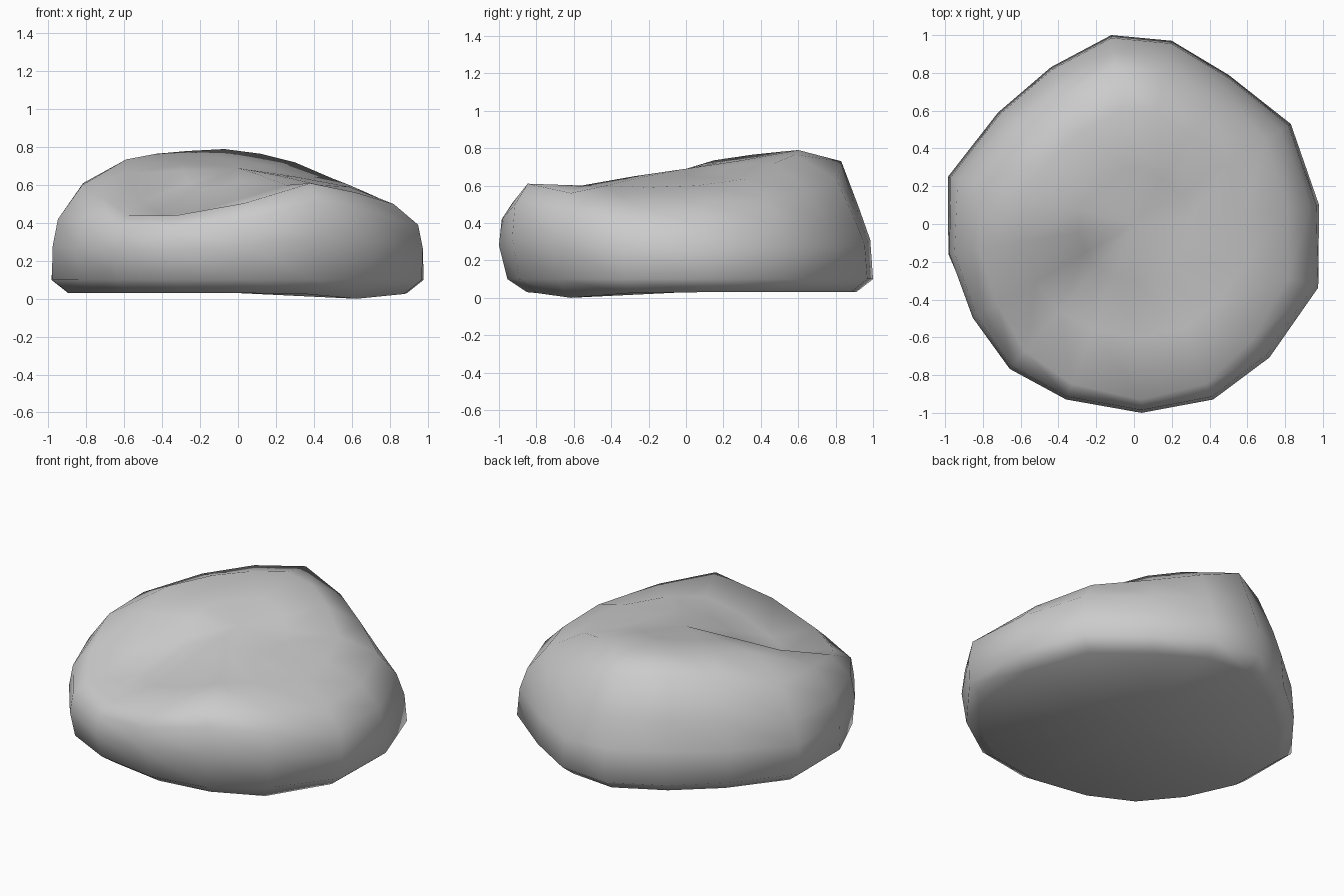
import bpy, bmesh

if "Cube" in bpy.data.objects:
    bpy.data.objects.remove(bpy.data.objects["Cube"])

# Plan outline of the cushion, counted clockwise from the back
outline = [(-.12, 1.0), (.20, .97), (.50, .79), (.83, .53), (.98, .10), (.985, -.34),
           (.72, -.71), (.42, -.93), (.04, -1.0), (-.36, -.93), (-.66, -.77),
           (-.86, -.50), (-.99, -.16), (-.985, .25), (-.72, .59), (-.44, .83)]

# Heights along each outline direction: shoulder, crown edge, inner top
shoulder = [.48, .43, .41, .40, .38, .39, .45, .50, .42, .37, .37, .40, .42, .42, .46, .48]
crown = [.73, .63, .57, .53, .50, .50, .56, .61, .505, .44, .44, .54, .60, .61, .68, .72]
inner = [.79, .765, .72, .635, .60, .59, .60, .60, .53, .46, .44, .51, .66, .735, .765, .78]
CENTRE = .69
n = len(outline)

bm = bmesh.new()


def ring(scale, heights):
    """One loop of vertices; scale may be a function of y."""
    verts = []
    for (x, y), z in zip(outline, heights):
        s = scale(y) if callable(scale) else scale
        verts.append(bm.verts.new((x * s, y * s, z)))
    return verts


# Underside, with one corner sagging to the ground
base = [.03] * n
base[6] = 0.0
base[5] = base[7] = .025

loops = [
    ring(lambda y: .91 - .06 * max(0, -y), base),
    ring(lambda y: 1 - .045 * max(0, -y), [.1] * n),
    ring(lambda y: .985 - .015 * y * (y < 0), [.07 + .5 * z for z in shoulder]),
    ring(lambda y: .955 - .03 * y, shoulder),
    ring(lambda y: .83 + .1 * max(0, -y) ** 3, crown),
    ring(.6, inner),
    ring(.3, [.45 * z + .55 * CENTRE for z in inner]),
]
for a, b in zip(loops, loops[1:]):
    for i in range(n):
        j = (i + 1) % n
        bm.faces.new((a[i], a[j], b[j], b[i]))

# Close the sunken top and the flat bottom
for loop, z in ((loops[-1], CENTRE), (loops[0], .03)):
    c = bm.verts.new((0, 0, z))
    for i in range(n):
        bm.faces.new((loop[i], loop[(i + 1) % n], c))

bmesh.ops.recalc_face_normals(bm, faces=bm.faces)
for f in bm.faces:
    f.smooth = True
mesh = bpy.data.meshes.new("bean_cushion")
bm.to_mesh(mesh)
bm.free()
obj = bpy.data.objects.new("bean_cushion", mesh)
bpy.context.collection.objects.link(obj)
